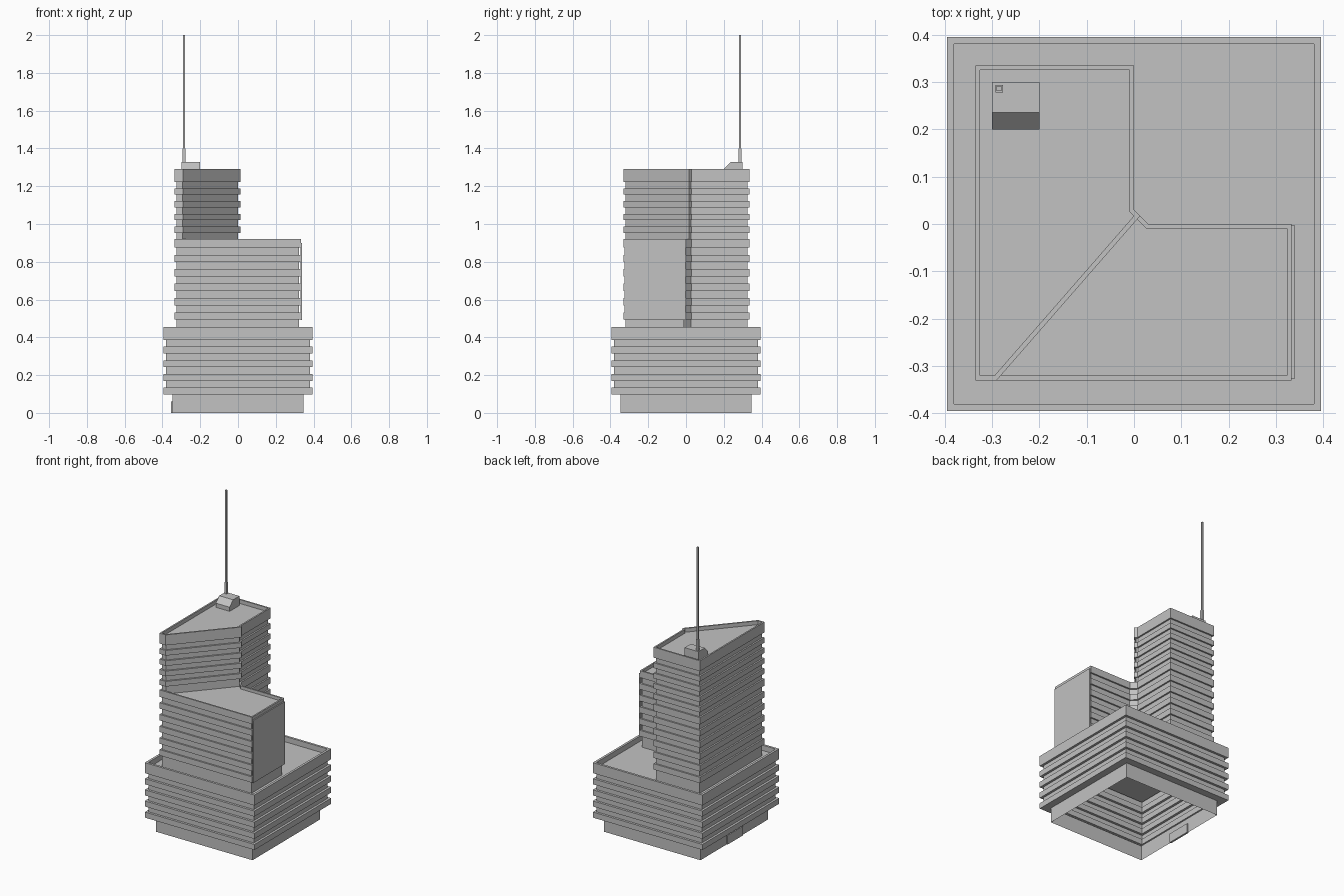
import bpy, bmesh
from mathutils import Vector

if "Cube" in bpy.data.objects:
    bpy.data.objects.remove(bpy.data.objects["Cube"])

GREY = (0.54, 0.54, 0.54, 1)
mat = bpy.data.materials.new("light_concrete")
mat.use_nodes = True
mat.diffuse_color = GREY
mat.node_tree.nodes["Principled BSDF"].inputs["Base Color"].default_value = GREY


def finish(name, bm):
    mesh = bpy.data.meshes.new(name)
    bm.to_mesh(mesh)
    bm.free()
    mesh.materials.append(mat)
    obj = bpy.data.objects.new(name, mesh)
    bpy.context.collection.objects.link(obj)
    return obj


def inset(outline, d):
    """Mitred inward offset of a counter-clockwise outline."""
    pts = [Vector(p) for p in outline]
    result = []
    for i, p in enumerate(pts):
        a = (p - pts[i - 1]).normalized()
        b = (pts[(i + 1) % len(pts)] - p).normalized()
        na, nb = Vector((-a.y, a.x)), Vector((-b.y, b.x))
        result.append(p + (na + nb) * d / (1 + na.dot(nb)))
    return result


def shell(name, outline, profile):
    """Stack rings of (height, inset) and close the last one as a roof."""
    bm = bmesh.new()
    rings = [[bm.verts.new((p.x, p.y, z)) for p in inset(outline, d)]
             for z, d in profile]
    n = len(outline)
    for low, high in zip(rings, rings[1:]):
        for i in range(n):
            j = (i + 1) % n
            bm.faces.new((low[i], low[j], high[j], high[i]))
    bm.faces.new(rings[-1])
    return finish(name, bm)


def bands(bottom, top, count, depth, recess_first):
    """Alternating storeys: wall flush or set back by depth."""
    step = (top - bottom) / count
    profile = []
    for i in range(count):
        d = depth if (i % 2 == 0) == recess_first else 0
        profile += [(bottom + i * step, d), (bottom + (i + 1) * step, d)]
    return profile


def parapet(bottom, top, width, floor):
    return [(bottom, 0), (top, 0), (top, width), (floor, width)]


def box(name, x, y, z):
    bm = bmesh.new()
    bmesh.ops.create_cube(bm, size=1)
    for v in bm.verts:
        v.co = [r[0] if c < 0 else r[1] for c, r in zip(v.co, (x, y, z))]
    return finish(name, bm)


# Podium: open-bottomed base with overhanging banded storeys
s = 0.395
square = [(-s, -s), (s, -s), (s, s), (-s, s)]
shell("podium", square,
      [(0, 0.047), (0.097, 0.047)]
      + bands(0.097, 0.387, 8, 0.015, False)
      + parapet(0.387, 0.455, 0.015, 0.42))
box("side_door", (-0.354, -0.342), (-0.08, 0.08), (0, 0.06))

# Lower block: L-shaped plan with a chamfered inner corner
l_plan = [(-0.335, -0.33), (0.333, -0.33), (0.333, 0), (0.03, 0),
          (0, 0.03), (0, 0.335), (-0.335, 0.335)]
shell("lower_block", l_plan,
      [(0.42, 0.01)] + bands(0.455, 0.875, 11, 0.01, True)
      + parapet(0.875, 0.92, 0.01, 0.9))
box("end_wall_panel", (0.332, 0.34), (-0.326, -0.003), (0.493, 0.9))

# Upper tower: diagonal front wall
t_plan = [(-0.335, -0.33), (-0.29, -0.33), (0.013, 0.017),
          (0, 0.03), (0, 0.335), (-0.335, 0.335)]
shell("upper_tower", t_plan,
      [(0.9, 0.01)] + bands(0.92, 1.222, 9, 0.01, True)
      + parapet(1.222, 1.29, 0.01, 1.265))

# Rooftop plant room with a sloped front edge
room = box("roof_plant_room", (-0.3, -0.2), (0.2, 0.3), (1.26, 1.327))
bm = bmesh.new()
bm.from_mesh(room.data)
edge = [e for e in bm.edges if all(v.co.y < 0.21 and v.co.z > 1.3 for v in e.verts)]
bmesh.ops.bevel(bm, geom=edge, offset=0.035, segments=1, affect='EDGES')
bm.to_mesh(room.data)
bm.free()

# Antenna mast
for name, r, low, high in (("mast_base", 0.008, 1.32, 1.4), ("mast", 0.005, 1.4, 2)):
    box(name, (-0.285 - r, -0.285 + r), (0.286 - r, 0.286 + r), (low, high))
